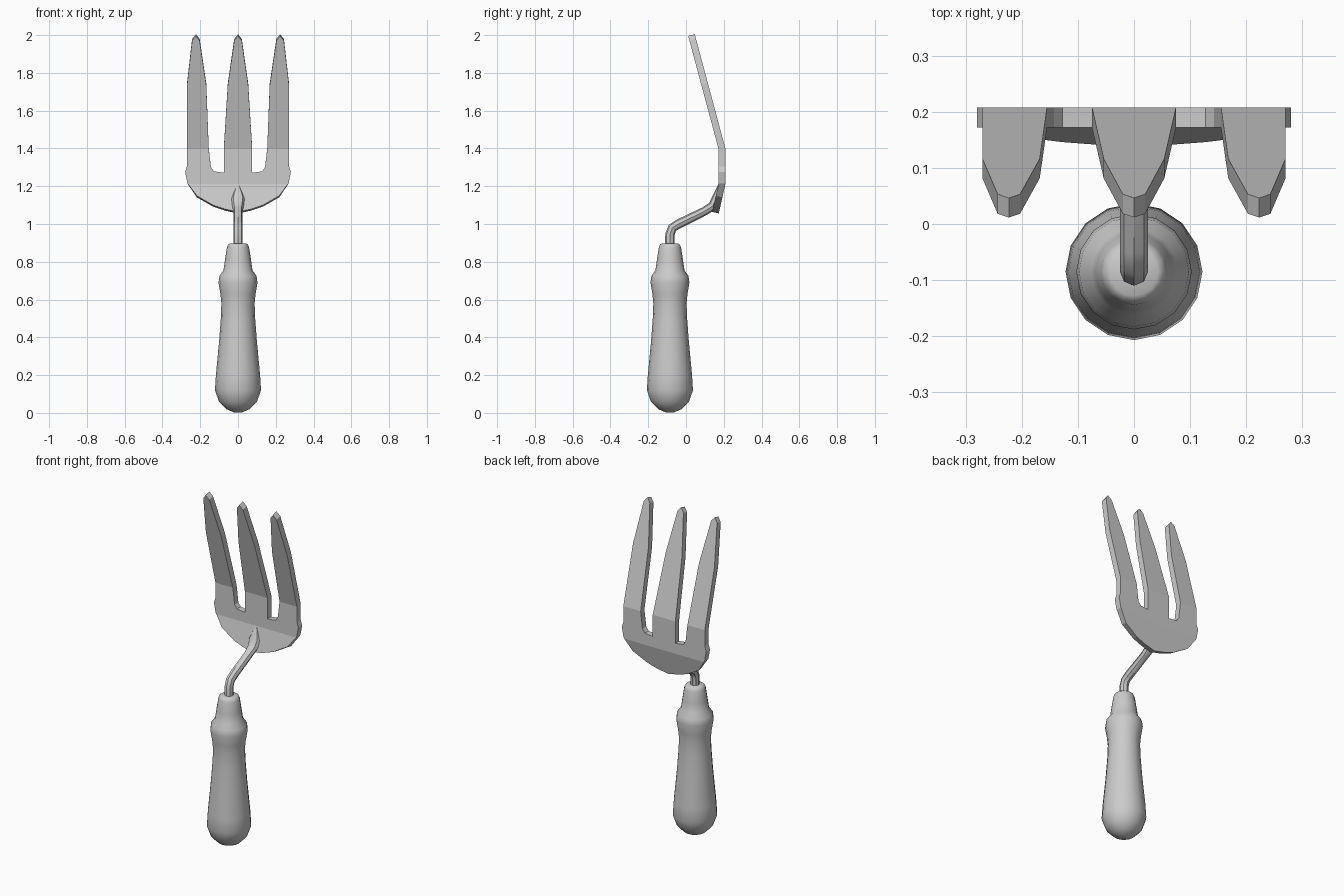
import bpy, bmesh, math
from mathutils import Vector

if "Cube" in bpy.data.objects:
    bpy.data.objects.remove(bpy.data.objects["Cube"])

grey = bpy.data.materials.new("plain grey")
grey.diffuse_color = (0.6, 0.6, 0.6, 1)
grey.use_nodes = True
grey.node_tree.nodes["Principled BSDF"].inputs["Base Color"].default_value = grey.diffuse_color


def finish(name, bm, angle):
    bmesh.ops.recalc_face_normals(bm, faces=bm.faces)
    mesh = bpy.data.meshes.new(name)
    bm.to_mesh(mesh)
    bm.free()
    mesh.materials.append(grey)
    mesh.shade_smooth()
    mesh.set_sharp_from_angle(angle=math.radians(angle))
    ob = bpy.data.objects.new(name, mesh)
    bpy.context.collection.objects.link(ob)
    return ob


def loft(name, rings, angle):
    """Skin a list of equal-sized point rings and cap both ends."""
    bm = bmesh.new()
    loops = [[bm.verts.new(p) for p in ring] for ring in rings]
    n = len(loops[0])
    for a, b in zip(loops, loops[1:]):
        for i in range(n):
            j = (i + 1) % n
            bm.faces.new((a[i], a[j], b[j], b[i]))
    bm.faces.new(loops[0])
    bm.faces.new(loops[-1])
    return finish(name, bm, angle)


# Turned handle: (radius, height)
AXIS_Y = -0.085
profile = [(0.02, 0.002), (0.062, 0.02), (0.1, 0.058), (0.122, 0.12),
           (0.117, 0.2), (0.1, 0.38), (0.091, 0.5), (0.088, 0.58),
           (0.093, 0.63), (0.103, 0.69), (0.098, 0.725), (0.077, 0.755),
           (0.069, 0.81), (0.059, 0.875), (0.053, 0.89), (0.043, 0.897)]
rings = []
for r, z in profile:
    rings.append([(r * math.cos(k * math.tau / 16),
                   AXIS_Y + r * math.sin(k * math.tau / 16), z) for k in range(16)])
loft("handle", rings, 50)

# Bent shank: (y, z, half width, half depth), flaring then pointed on the blade
path = [(-0.085, 0.87, 0.025, 0.025), (-0.085, 0.945, 0.025, 0.025),
        (-0.072, 0.98, 0.025, 0.025), (-0.042, 0.999, 0.025, 0.025),
        (0.095, 1.066, 0.025, 0.023), (0.142, 1.095, 0.03, 0.025),
        (0.158, 1.135, 0.036, 0.022), (0.168, 1.17, 0.024, 0.015),
        (0.175, 1.21, 0.003, 0.004)]
rings = []
for i, (y, z, w, d) in enumerate(path):
    p, q = path[max(i - 1, 0)], path[min(i + 1, len(path) - 1)]
    t = Vector((0, q[0] - p[0], q[1] - p[1])).normalized()
    side = Vector((0, -t.z, t.y))
    rings.append([Vector((w * math.cos(a), y, z)) + side * d * math.sin(a)
                  for a in (k * math.tau / 8 for k in range(8))])
loft("shank", rings, 40)

# Fork head: right half of the outline, bottom centre to top centre, then mirrored
half = [(0, 1.06), (0.07, 1.075), (0.13, 1.095), (0.218, 1.145), (0.268, 1.215),
        (0.28, 1.275), (0.27, 1.305), (0.27, 1.74), (0.243, 1.975), (0.223, 2.0),
        (0.203, 1.975), (0.168, 1.74), (0.155, 1.4), (0.143, 1.3), (0.127, 1.278),
        (0.075, 1.272), (0.075, 1.4), (0.054, 1.74), (0.02, 1.975), (0, 2.0)]
outline = half + [(-x, z) for x, z in reversed(half[1:-1])]
bend = [(1.0, 0.142), (1.21, 0.19), (1.4, 0.19), (2.0, 0.029)]  # height, depth


def depth(z):
    for (z0, y0), (z1, y1) in zip(bend, bend[1:]):
        if z <= z1:
            return y0 + (y1 - y0) * (z - z0) / (z1 - z0)
    return bend[-1][1]


bm = bmesh.new()
bm.faces.new([bm.verts.new((x, 0, z)) for x, z in outline])
for cut in (1.21, 1.4, 1.74):
    bmesh.ops.bisect_plane(bm, geom=bm.verts[:] + bm.edges[:] + bm.faces[:],
                           dist=1e-4, plane_co=(0, 0, cut), plane_no=(0, 0, 1))
for v in bm.verts:
    v.co.y = depth(v.co.z)
fork = finish("fork_head", bm, 25)
solid = fork.modifiers.new("thickness", 'SOLIDIFY')
solid.thickness = 0.036
solid.offset = 0
# Keep the rim crisp against the flat faces
for p in fork.data.polygons:
    p.use_smooth = False
